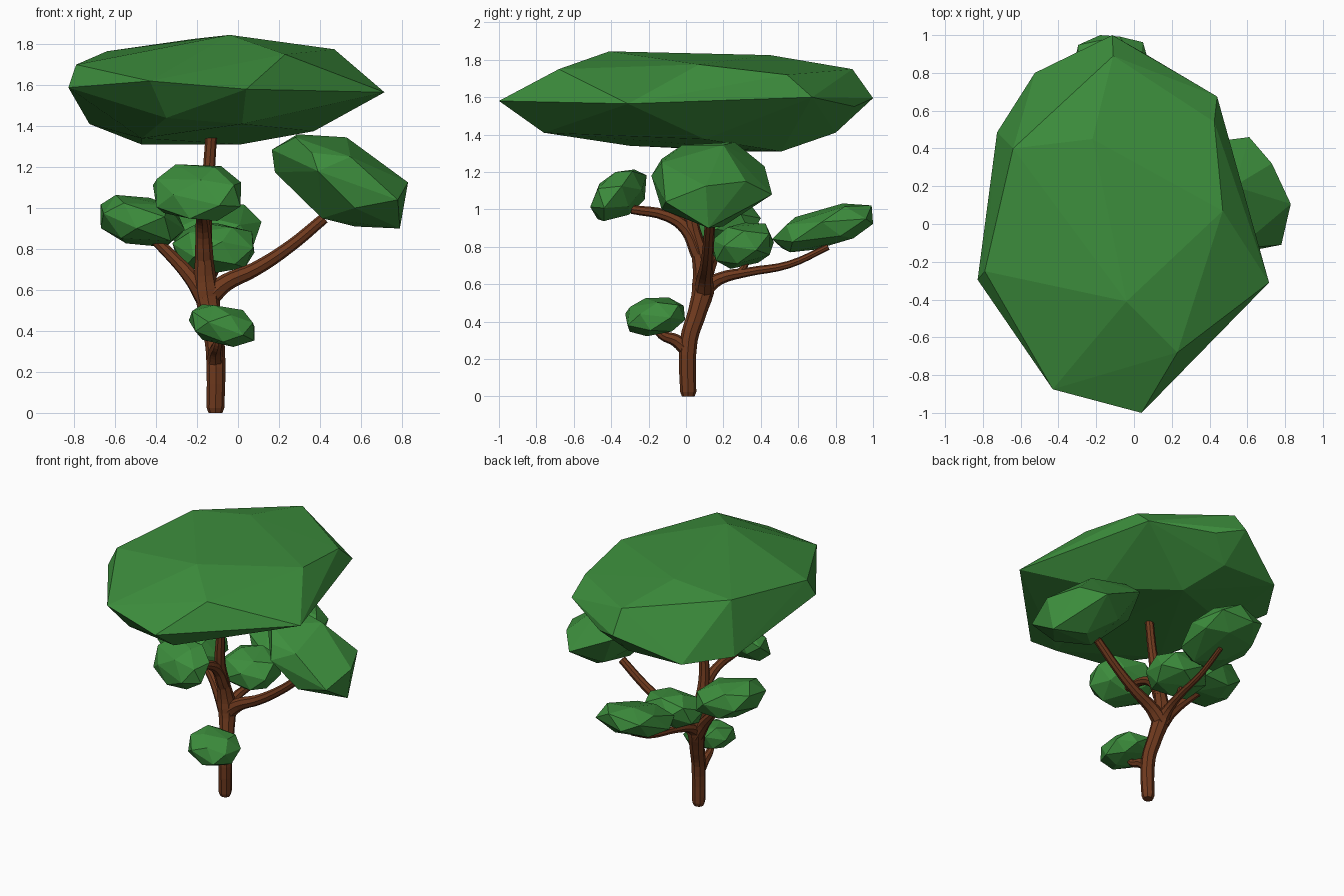
import bpy, bmesh, math
from mathutils import Vector

if "Cube" in bpy.data.objects:
    bpy.data.objects.remove(bpy.data.objects["Cube"])


def material(name, rgb):
    m = bpy.data.materials.new(name)
    m.diffuse_color = (*rgb, 1)
    m.use_nodes = True
    m.node_tree.nodes["Principled BSDF"].inputs["Base Color"].default_value = m.diffuse_color
    return m


LEAF = material("leaf_green", (0.046, 0.27, 0.046))
BARK = material("bark_brown", (0.16, 0.042, 0.013))


def hull(name, points):
    """Flat-faced foliage clump: convex hull of a few points."""
    bm = bmesh.new()
    for p in points:
        bm.verts.new(p)
    bmesh.ops.convex_hull(bm, input=bm.verts)
    loose = [v for v in bm.verts if not v.link_faces]
    bmesh.ops.delete(bm, geom=loose, context='VERTS')
    bmesh.ops.recalc_face_normals(bm, faces=bm.faces)
    me = bpy.data.meshes.new(name)
    bm.to_mesh(me)
    bm.free()
    me.materials.append(LEAF)
    ob = bpy.data.objects.new(name, me)
    bpy.context.collection.objects.link(ob)


def clump(name, centre, radii, lean_x=0.0, lean_y=0.0, n=20, turn=0.0, skew=0.0):
    """Slightly boxy low-poly ellipsoid of n spiral points, sheared by the leans."""
    pts = []
    for i in range(n):
        z = 1 - 2 * (i + 0.5) / n
        r, a = math.sqrt(1 - z * z), i * 2.39996 + turn
        pts.append(Vector((r * math.cos(a), r * math.sin(a), z)))
    for k in range(3):
        lo, hi = min(p[k] for p in pts), max(p[k] for p in pts)
        for p in pts:
            t = (p[k] - lo) / (hi - lo) * 2 - 1
            p[k] = math.copysign(abs(t) ** 0.85, t) * radii[k]
    for p in pts:
        p.z += lean_x * p.x + lean_y * p.y
        p.y += skew * p.x
    hull(name, [p + Vector(centre) for p in pts])


def branch(name, points):
    """Tapered limb through (x, y, z, radius) points."""
    cu = bpy.data.curves.new(name, 'CURVE')
    cu.dimensions = '3D'
    cu.bevel_depth = 1.0
    cu.bevel_resolution = 2
    cu.resolution_u = 4
    cu.use_fill_caps = True
    sp = cu.splines.new('BEZIER')
    sp.bezier_points.add(len(points) - 1)
    for bp, (x, y, z, r) in zip(sp.bezier_points, points):
        bp.co = (x, y, z)
        bp.radius = r
        bp.handle_left_type = bp.handle_right_type = 'AUTO'
    sp.use_smooth = False
    cu.materials.append(BARK)
    ob = bpy.data.objects.new(name, cu)
    bpy.context.collection.objects.link(ob)
    bpy.ops.object.select_all(action='DESELECT')
    ob.select_set(True)
    bpy.context.view_layer.objects.active = ob
    bpy.ops.object.convert(target='MESH')


# Wide flat top crown
hull("top_crown", [
    (-.115, 1.0, 1.595), (-.525, .80, 1.42), (-.725, .485, 1.41), (-.828, -.295, 1.588),
    (-.43, -.875, 1.62), (.04, -1.0, 1.58), (.715, -.31, 1.565), (.44, .675, 1.60),
    (.06, .90, 1.55), (-.64, .40, 1.765), (-.04, -.41, 1.845), (.23, -.68, 1.75),
    (.47, .07, 1.775), (.425, .54, 1.72), (-.11, .89, 1.75), (-.79, -.25, 1.70),
    (-.22, .45, 1.825), (-.47, .34, 1.31), (.01, .51, 1.31), (.37, .10, 1.375),
    (-.10, .80, 1.41), (-.47, -.30, 1.34), (.02, -.76, 1.41), (-.35, -.74, 1.44)])

# Large right-hand clump
hull("right_crown", [
    (.165, .10, 1.285), (.29, .26, 1.36), (.28, -.02, 1.345), (.53, .20, 1.345),
    (.18, .16, 1.175), (.39, -.185, 1.18), (.30, .42, 1.23), (.61, .46, 1.08),
    (.73, .32, 1.15), (.83, .106, 1.125), (.78, -.11, 1.04), (.79, .12, .90),
    (.57, .20, .91), (.57, -.13, 1.0), (.41, .05, .95), (.55, -.13, 1.25),
    (.42, .34, 1.01), (.36, -.13, 1.27)])

# Smaller clumps
clump("front_clump", (-.20, -.355, 1.077), (.215, .135, .125), lean_y=.4, skew=-.2)
clump("left_clump", (-.465, .18, .935), (.205, .215, .12), lean_x=-.15, turn=1, skew=.1)
clump("back_clump", (-.12, .73, .90), (.235, .27, .105), lean_y=.25, turn=2)
clump("middle_clump", (-.12, .305, .81), (.20, .165, .118), lean_y=.15, turn=3)
clump("low_clump", (-.08, -.165, .43), (.16, .16, .095), lean_x=-.15, lean_y=.1, turn=4)

# Trunk and limbs
branch("trunk", [
    (-.11, .012, 0, .034), (-.11, .012, .025, .043), (-.11, .015, .3, .047),
    (-.13, .06, .45, .050), (-.155, .095, .60, .062), (-.165, .075, .75, .045),
    (-.165, .03, .93, .037), (-.145, .01, 1.15, .03), (-.13, 0, 1.36, .028)])
branch("right_branch", [
    (-.15, .095, .56, .055), (-.06, .10, .635, .043), (.08, .11, .70, .035),
    (.25, .12, .81, .030), (.42, .13, .95, .027)])
branch("left_branch", [
    (-.15, .09, .55, .055), (-.22, .11, .65, .040), (-.29, .14, .73, .032),
    (-.40, .17, .84, .026)])
branch("back_branch", [
    (-.155, .09, .57, .048), (-.15, .18, .63, .033), (-.13, .33, .665, .024),
    (-.11, .55, .705, .02), (-.10, .76, .80, .017)])
branch("middle_twig", [
    (-.14, .26, .65, .02), (-.13, .31, .69, .017), (-.12, .33, .75, .014)])
branch("front_branch", [
    (-.165, .07, .76, .045), (-.17, .0, .90, .037), (-.175, -.10, .965, .030),
    (-.19, -.29, 1.0, .024)])
branch("low_branch", [
    (-.11, .015, .24, .042), (-.11, -.055, .30, .034), (-.10, -.13, .33, .025),
    (-.09, -.17, .38, .018)])
